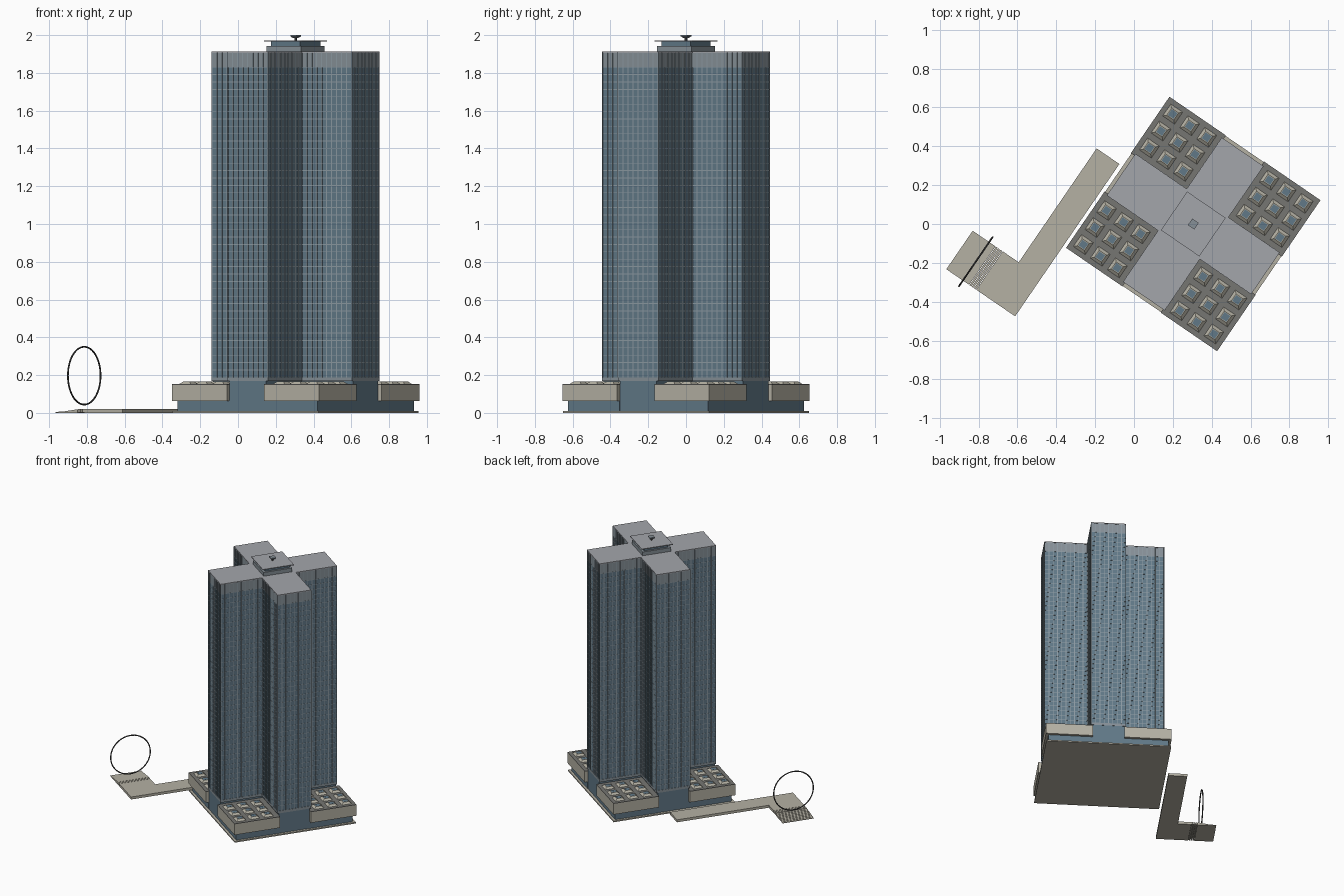
import bpy, bmesh, math
from mathutils import Matrix, Vector

if "Cube" in bpy.data.objects:
    bpy.data.objects.remove(bpy.data.objects["Cube"])

# whole building is laid out square, then turned about the tower axis
PLACE = Matrix.Translation((0.305, 0, 0)) @ Matrix.Rotation(math.radians(-34.4), 4, 'Z')


def mat(name, rgb):
    m = bpy.data.materials.new(name)
    m.diffuse_color = (*rgb, 1)
    m.use_nodes = True
    m.node_tree.nodes["Principled BSDF"].inputs["Base Color"].default_value = m.diffuse_color
    return m


GLASS = mat("blue_glass", (0.12, 0.19, 0.245))
STONE = mat("beige_stone", (0.46, 0.44, 0.37))
ROOF = mat("light_roof", (0.37, 0.38, 0.41))
DARK = mat("dark_roof", (0.18, 0.18, 0.17))
TRIM = mat("facade_trim", (0.27, 0.33, 0.37))
CROWN = mat("crown_grey", (0.24, 0.28, 0.31))
METAL = mat("dark_metal", (0.06, 0.06, 0.06))


def finish(bm, name, material):
    bmesh.ops.recalc_face_normals(bm, faces=bm.faces[:])
    me = bpy.data.meshes.new(name)
    bm.to_mesh(me)
    bm.free()
    me.materials.append(material)
    ob = bpy.data.objects.new(name, me)
    ob.matrix_world = PLACE
    bpy.context.collection.objects.link(ob)
    return ob


def prism(bm, pts, z0, z1, top=None):
    lo = [bm.verts.new((x, y, z0)) for x, y in pts]
    hi = [bm.verts.new((x, y, z1)) for x, y in (top or pts)]
    bm.faces.new(lo[::-1])
    bm.faces.new(hi)
    n = len(pts)
    for i in range(n):
        j = (i + 1) % n
        bm.faces.new((lo[i], lo[j], hi[j], hi[i]))


def rect(x0, x1, y0, y1):
    return [(x0, y0), (x1, y0), (x1, y1), (x0, y1)]


def square(cx, cy, h):
    return rect(cx - h, cx + h, cy - h, cy + h)


def cross(L, w):
    return [(w, -w), (L, -w), (L, w), (w, w), (w, L), (-w, L),
            (-w, w), (-L, w), (-L, -w), (-w, -w), (-w, -L), (w, -L)]


def part(name, material, *prisms):
    bm = bmesh.new()
    for p in prisms:
        prism(bm, *p)
    return finish(bm, name, material)


# ground slab and lobby
part("ground_slab", STONE, (square(0, 0, 0.468), 0, 0.01))
part("lobby_glass", GLASS, (cross(0.448, 0.118), 0.01, 0.17))

# tower shaft, crown and roof
part("tower_glass", GLASS, (cross(0.447, 0.128), 0.17, 1.83))
part("tower_crown", CROWN, (cross(0.4475, 0.1285), 1.83, 1.905))
part("tower_base_band", CROWN, (cross(0.4495, 0.13), 0.168, 0.188))
part("tower_roof", ROOF, (cross(0.45, 0.13), 1.905, 1.912))

# floor bands
FLOORS = 42
part("floor_bands", TRIM, *[(cross(0.4482, 0.1292), z - 0.002, z + 0.002)
     for z in (0.188 + (1.83 - 0.188) * i / FLOORS for i in range(1, FLOORS + 1))])

# vertical mullions along every facade edge
outline = [Vector(p) for p in cross(0.4475, 0.1285)]
fins = []
for i, a in enumerate(outline):
    b = outline[(i + 1) % len(outline)]
    bays = 8 if (b - a).length < 0.28 else 10
    for k in range(bays):
        p = a.lerp(b, k / bays)
        fins.append((square(p.x, p.y, 0.0025), 0.188, 1.907))
part("mullions", TRIM, *fins)

# rooftop plant room, canopy and dish
part("plant_room_base", CROWN, (square(0, 0, 0.11), 1.91, 1.942))
part("plant_room_glass", GLASS, (square(0, 0, 0.094), 1.942, 1.966))
part("roof_canopy", ROOF, (square(0, 0, 0.12), 1.966, 1.972))
part("roof_mast", METAL, (square(0, 0, 0.005), 1.972, 1.988))
part("roof_dish", CROWN, (square(0, 0, 0.009), 1.984, 1.993, square(0, 0, 0.02)),
     (square(0, 0, 0.02), 1.993, 2.0))

# four corner pavilions with skylights
low, body, deck, frames, panes = [], [], [], [], []
for sx in (-1, 1):
    for sy in (-1, 1):
        def box(a, b):
            xs, ys = sorted((sx * a, sx * b)), sorted((sy * a, sy * b))
            return rect(*xs, *ys)
        low.append((box(0.117, 0.45), 0.01, 0.065))
        body.append((box(0.119, 0.471), 0.063, 0.148))
        deck.append((box(0.119, 0.471), 0.148, 0.152))
        for u in (0.195, 0.301, 0.407):
            for v in (0.195, 0.301, 0.407):
                cx, cy = sx * u, sy * v
                frames.append((square(cx, cy, 0.037), 0.152, 0.165, square(cx, cy, 0.022)))
                panes.append((square(cx, cy, 0.018), 0.164, 0.166))
part("pavilion_glass", GLASS, *low)
part("pavilion_walls", STONE, *body)
part("pavilion_roofs", DARK, *deck)
part("skylight_frames", STONE, *frames)
part("skylight_panes", GLASS, *panes)

# bent raised walkway
part("walkway", STONE, ([(-0.63, 0.04), (-0.63, -0.67), (-0.73, -0.67), (-0.73, -0.91),
                         (-0.488, -0.91), (-0.488, 0.04)], 0, 0.02))

# shallow steps at the walkway end, with slatted top landing
STEPS = 7
steps = []
for i in range(STEPS):
    x0 = -0.917 + 0.142 * i / STEPS
    steps.append((rect(x0, -0.917 + 0.142 * (i + 1) / STEPS, -0.91, -0.67),
                  0, 0.004 + 0.014 * i / (STEPS - 1)))
for i in range(3):
    x0 = -0.772 + 0.014 * i
    steps.append((rect(x0, x0 + 0.011, -0.91, -0.67), 0.002, 0.02))
part("entry_steps", STONE, *steps)

# upright ring over the steps
bpy.ops.mesh.primitive_torus_add(major_radius=0.153, minor_radius=0.0045,
                                 major_segments=64, minor_segments=8)
ring = bpy.context.object
ring.name = "gateway_ring"
ring.data.materials.append(METAL)
ring.matrix_world = PLACE @ Matrix.Translation((-0.814, -0.792, 0.197)) @ Matrix.Rotation(math.pi / 2, 4, 'Y')
bpy.ops.object.shade_smooth_by_angle()
